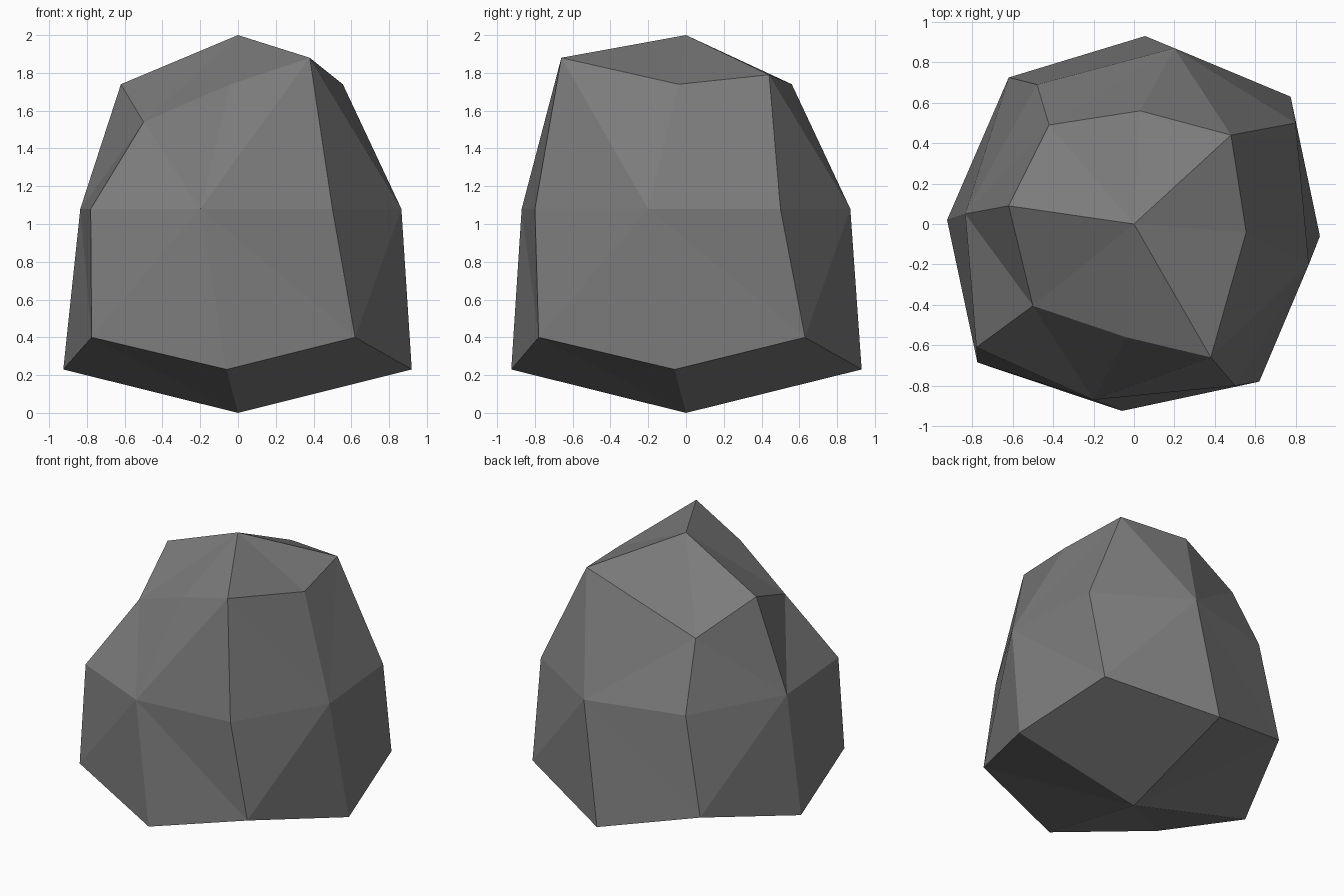
import bpy, bmesh

if "Cube" in bpy.data.objects:
    bpy.data.objects.remove(bpy.data.objects["Cube"])

# Boulder: three eight-sided rings (front, front-right, right ... front-left)
# closed by a pole at each end. Odd entries are the corners.
LOW = [(-.06, -.925, .23), (.62, -.78, .40), (.92, -.06, .23), (.775, .63, .40),
       (.055, .93, .23), (-.62, .725, .40), (-.925, .02, .23), (-.775, -.685, .40)]
MIDDLE = [(-.20, -.87, 1.08), (.50, -.80, 1.08), (.865, -.20, 1.08), (.80, .50, 1.08),
          (.20, .87, 1.08), (-.48, .69, 1.08), (-.835, .05, 1.08), (-.78, -.61, 1.08)]
HIGH = [(-.04, -.56, 1.74), (.38, -.66, 1.88), (.555, -.04, 1.74), (.48, .44, 1.79),
        (.03, .56, 1.74), (-.42, .49, 1.54), (-.62, .09, 1.74), (-.50, -.405, 1.54)]

bm = bmesh.new()
low, middle, high = [[bm.verts.new(p) for p in ring] for ring in (LOW, MIDDLE, HIGH)]


def cap(ring, z):
    """Fan from a pole to a ring."""
    pole = bm.verts.new((0, 0, z))
    for i in range(8):
        bm.faces.new((pole, ring[i], ring[(i + 1) % 8]))


def wall(centre, edge):
    """Facets running from each side's centre out to its corners."""
    for e in range(0, 8, 2):
        for o in ((e + 1) % 8, (e - 1) % 8):
            bm.faces.new((centre[e], centre[o], edge[o]))
            bm.faces.new((centre[e], edge[o], edge[e]))


cap(low, 0)
wall(middle, low)
wall(middle, high)
cap(high, 2)
bmesh.ops.recalc_face_normals(bm, faces=bm.faces)

mesh = bpy.data.meshes.new("boulder")
bm.to_mesh(mesh)
bm.free()

stone = bpy.data.materials.new("stone grey")
stone.diffuse_color = (.20, .20, .20, 1)
stone.use_nodes = True
stone.node_tree.nodes["Principled BSDF"].inputs["Base Color"].default_value = stone.diffuse_color
mesh.materials.append(stone)

boulder = bpy.data.objects.new("boulder", mesh)
bpy.context.collection.objects.link(boulder)
